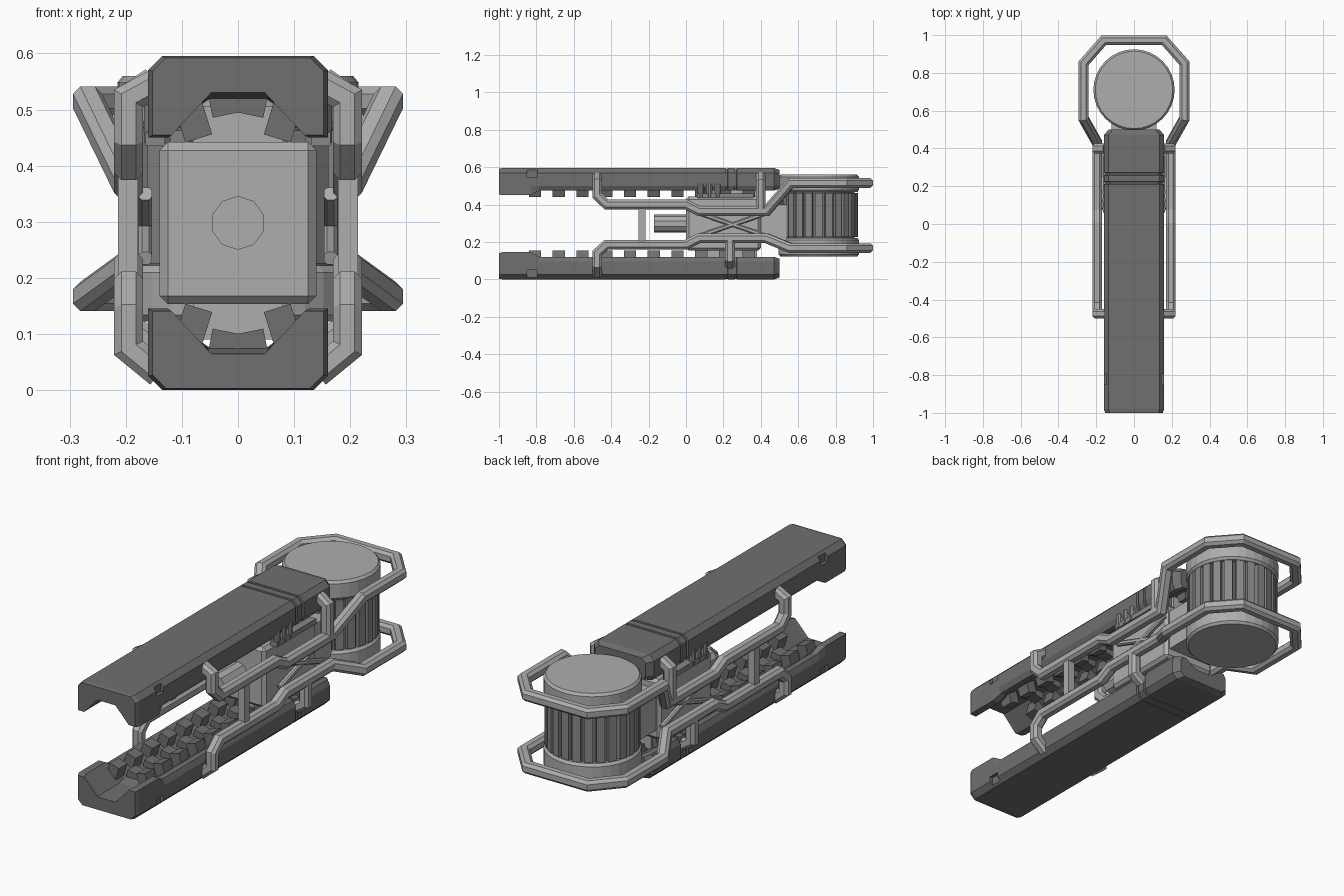
import bpy, bmesh, math
from mathutils import Vector, Matrix

if "Cube" in bpy.data.objects:
    bpy.data.objects.remove(bpy.data.objects["Cube"], do_unlink=True)

H = 0.595  # total height, the jaws mirror about half of it


def material(name, v):
    m = bpy.data.materials.new(name)
    m.use_nodes = True
    m.diffuse_color = (v, v, v, 1)
    m.node_tree.nodes["Principled BSDF"].inputs["Base Color"].default_value = (v, v, v, 1)
    return m


DARK = material("dark grey", 0.16)
LIGHT = material("light grey", 0.42)
MID = material("mid grey", 0.25)


def finish(name, bm, mat, mirror=False):
    bmesh.ops.recalc_face_normals(bm, faces=bm.faces)
    me = bpy.data.meshes.new(name)
    bm.to_mesh(me)
    bm.free()
    me.materials.append(mat)
    ob = bpy.data.objects.new(name, me)
    bpy.context.collection.objects.link(ob)
    if mirror:
        ob.modifiers.new("mirror", 'MIRROR')
    return ob


def add_box(bm, x, y, z, tilt=0):
    """Box from three (low, high) ranges, tilted about y."""
    c = Vector([sum(r) / 2 for r in (x, y, z)])
    size = [r[1] - r[0] for r in (x, y, z)]
    mat = Matrix.Translation(c) @ Matrix.Rotation(tilt, 4, 'Y') @ Matrix.Diagonal((*size, 1))
    return bmesh.ops.create_cube(bm, size=1, matrix=mat)["verts"]


def skin(bm, rings):
    """Join closed rings of points into a capped tube."""
    vs = [[bm.verts.new(p) for p in r] for r in rings]
    n = len(vs[0])
    for a, b in zip(vs, vs[1:]):
        for i in range(n):
            bm.faces.new((a[i], a[(i + 1) % n], b[(i + 1) % n], b[i]))
    bm.faces.new(vs[0])
    bm.faces.new(vs[-1])


def sweep(bm, path, half=0.026, depth=None):
    """Mitred bar with chamfered outer edges along a path."""
    pts = [Vector(p) for p in path]
    dirs = [(b - a).normalized() for a, b in zip(pts, pts[1:])]
    side = Vector((0, 1, 0)) if abs(dirs[0].y) < 0.9 else Vector((1, 0, 0))
    side = (side - dirs[0] * side.dot(dirs[0])).normalized()
    up = dirs[0].cross(side)
    d = depth or half
    shape = [(-1, -.5), (-.5, -1), (.5, -1), (1, -.5), (1, .5), (.5, 1), (-.5, 1), (-1, .5)]
    ring = [pts[0] + side * a * half + up * b * d for a, b in shape]
    rings = [ring]
    for i, dr in enumerate(dirs):
        nxt = dirs[i + 1] if i + 1 < len(dirs) else dr
        n = (dr + nxt).normalized()
        ring = [p + dr * ((pts[i + 1] - p).dot(n) / dr.dot(n)) for p in ring]
        rings.append(ring)
    skin(bm, rings)


# Jaw sections: half outlines as (x, height above the outer face)
TIP = [(.135, 0), (.16, .025), (.16, .095), (.16, .145), (.125, .145), (.05, .065)]
BODY = [(.135, 0), (.16, .025), (.16, .095), (.147, .12), (.12, .12), (.055, .075)]
STATIONS = [(-1, TIP, .95), (-.98, TIP, 1), (-.83, TIP, 1), (-.785, BODY, 1)]
for g in (.21, .258):
    STATIONS += [(g, BODY, 1), (g + .002, BODY, .95), (g + .012, BODY, .95), (g + .014, BODY, 1)]
STATIONS += [(.47, BODY, 1), (.5, BODY, .84)]


def jaw(label, flip):
    def fz(z):
        return H - z if flip else z

    def zr(a, b):
        return sorted((fz(a), fz(b)))

    # Grooved shell with a taller tip
    bm = bmesh.new()
    rings = []
    for y, sec, s in STATIONS:
        outline = sec + [(-x, z) for x, z in reversed(sec)]
        rings.append([(x * s, y, fz(.06 + (z - .06) * s)) for x, z in outline])
    skin(bm, rings)
    shell = finish(label + "_jaw", bm, DARK)

    # Small corner notches behind the tip
    bm = bmesh.new()
    add_box(bm, (.145, .2), (-.85, -.795), zr(-.03, .05))
    cutter = finish(label + "_notch_cutter", bm, DARK, True)
    cutter.hide_render = True
    cutter.hide_set(True)
    cut = shell.modifiers.new("notches", 'BOOLEAN')
    cut.operation = 'DIFFERENCE'
    cut.object = cutter

    # Staggered grip teeth along the trough
    bm = bmesh.new()
    for i in range(10):
        y = -.84 + i * .127
        add_box(bm, (.055, .105), (y, y + .065), zr(.08, .148), .3 if flip else -.3)
        add_box(bm, (0, .05), (y + .065, y + .125), zr(.06, .105), .2 if flip else -.2)
    finish(label + "_grip_teeth", bm, DARK, True)


jaw("lower", False)
jaw("upper", True)


# Frame rails: inward hook, side run with a step, then the guard ring
def rail(name, tip, low, run, inner, ring, bracket_y, bracket_z):
    x = .195
    bm = bmesh.new()
    sweep(bm, [(.14, -.475, tip), (x, -.475, low), (x, -.475, (low + run) / 2 + (run - low) * .1),
               (x, -.425, run), (x, 0, run), (x, .07, inner), (x, .43, inner),
               (.268, .56, ring), (.268, .85, ring), (.16, .973, ring), (0, .973, ring)])
    sweep(bm, [(x, bracket_y, inner), (x, bracket_y, bracket_z),
               (.15, bracket_y, bracket_z + (.03 if bracket_z > H / 2 else -.03))])
    finish(name, bm, LIGHT, True)


rail("lower_rail", .03, .075, .185, .22, .167, .235, .11)
rail("upper_rail", .55, .52, .40, .365, .515, .4, .52)

# Struts and cross braces between the rails
bm = bmesh.new()
add_box(bm, (.178, .214), (-.255, -.217), (.19, .4))
sweep(bm, [(.165, .08, .235), (.165, .42, .35)], .012)
sweep(bm, [(.165, .08, .35), (.165, .42, .235)], .012)
finish("side_braces", bm, LIGHT, True)

# Central housing with bevelled edges and a rear neck
bm = bmesh.new()
add_box(bm, (-.14, .14), (0, .4), (.153, .442))
bmesh.ops.bevel(bm, geom=bm.edges[:], offset=.015, segments=1, affect='EDGES')
add_box(bm, (-.12, .12), (.39, .54), (.2, .4))
for z in ((.09, .17), (.43, .505)):
    add_box(bm, (-.08, .08), (.1, .38), z)
finish("central_housing", bm, LIGHT)

# Push rod in front of the housing
bm = bmesh.new()
bmesh.ops.create_cone(bm, cap_ends=True, segments=10, radius1=.048, radius2=.048, depth=.18,
                      matrix=Matrix.Translation((0, -.08, .298)) @ Matrix.Rotation(math.pi / 2, 4, 'X'))
finish("push_rod", bm, LIGHT)

# Small side pins and pods under the upper jaw
bm = bmesh.new()
for y in (.08, .125, .17):
    bmesh.ops.create_cone(bm, cap_ends=True, segments=10, radius1=.018, radius2=.018, depth=.07,
                          matrix=Matrix.Translation((.15, y, .475)))
add_box(bm, (.13, .165), (.06, .36), (.435, .46))
finish("side_pins", bm, MID, True)


# Drum: bevelled caps and a ribbed core
def drum_cap(name, z0, z1):
    bm = bmesh.new()
    rings = []
    for r, z in ((.205, z0), (.215, z0 + .012), (.215, z1 - .012), (.205, z1)):
        rings.append([(r * math.cos(t), .71 + r * math.sin(t), z)
                      for t in (i * math.tau / 32 for i in range(32))])
    skin(bm, rings)
    finish(name, bm, LIGHT)


drum_cap("drum_upper_cap", .467, .56)
drum_cap("drum_lower_cap", .122, .222)
bm = bmesh.new()
bmesh.ops.create_cone(bm, cap_ends=True, segments=32, radius1=.19, radius2=.19, depth=.28,
                      matrix=Matrix.Translation((0, .71, .345)))
finish("drum_core", bm, DARK)
bm = bmesh.new()
for i in range(24):
    verts = add_box(bm, (.18, .209), (-.019, .019), (.226, .463))
    bmesh.ops.rotate(bm, verts=verts, cent=(0, 0, 0), matrix=Matrix.Rotation(i * math.tau / 24, 3, 'Z'))
bmesh.ops.translate(bm, verts=bm.verts, vec=(0, .71, 0))
finish("drum_ribs", bm, MID)
